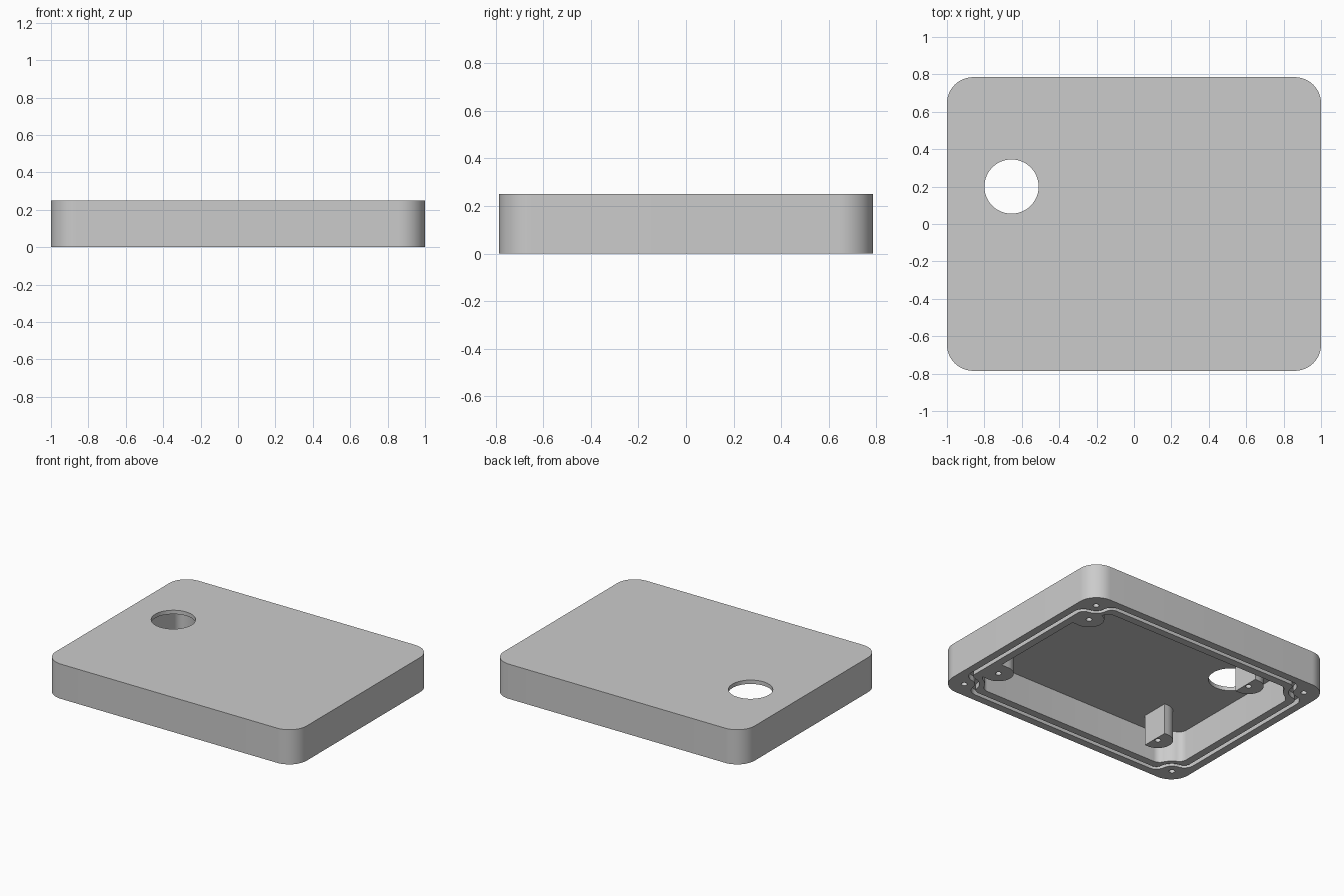
import bpy
import bmesh
from math import pi, sin, cos, atan2, sqrt

if "Cube" in bpy.data.objects:
    bpy.data.objects.remove(bpy.data.objects["Cube"])

HALF_X, HALF_Y, HEIGHT = 1.0, 0.785, 0.25
CEILING = 0.222
SCREW_X, SCREW_Y = 0.885, 0.67

grey = bpy.data.materials.new("plain_grey")
grey.use_nodes = True
colour = (0.6, 0.6, 0.6, 1)
grey.diffuse_color = colour
grey.node_tree.nodes["Principled BSDF"].inputs["Base Color"].default_value = colour


def arc(cx, cy, r, a0, a1, n):
    return [(cx + r * cos(a0 + (a1 - a0) * i / n),
             cy + r * sin(a0 + (a1 - a0) * i / n)) for i in range(n + 1)]


def four_corners(corner):
    """Mirror the +x +y corner into a closed anticlockwise outline."""
    return (corner + [(-x, y) for x, y in reversed(corner)]
            + [(-x, -y) for x, y in corner]
            + [(x, -y) for x, y in reversed(corner)])


def wavy_outline(inset, fillet, bump):
    """Rectangle whose corners swerve inward around the corner screws."""
    hx, hy = HALF_X - inset, HALF_Y - inset
    d = SCREW_X - hx + fillet
    run = sqrt((bump + fillet) ** 2 - d * d)
    phi = atan2(run, d)
    corner = arc(hx - fillet, SCREW_Y - run, fillet, 0, phi, 8)
    corner += arc(SCREW_X, SCREW_Y, bump, phi + pi, 1.5 * pi - phi, 12)[1:-1]
    corner += arc(SCREW_X - run, hy - fillet, fillet, pi / 2 - phi, pi / 2, 8)
    return four_corners(corner)


def finish(bm, name):
    bmesh.ops.recalc_face_normals(bm, faces=bm.faces)
    mesh = bpy.data.meshes.new(name)
    bm.to_mesh(mesh)
    bm.free()
    mesh.materials.append(grey)
    obj = bpy.data.objects.new(name, mesh)
    bpy.context.collection.objects.link(obj)
    return obj


def prism(name, outline, z0, z1):
    bm = bmesh.new()
    low = [bm.verts.new((x, y, z0)) for x, y in outline]
    high = [bm.verts.new((x, y, z1)) for x, y in outline]
    bm.faces.new(low)
    bm.faces.new(high)
    for i in range(len(low)):
        bm.faces.new((low[i - 1], low[i], high[i], high[i - 1]))
    return finish(bm, name)


def ring(name, outer, inner, z0, z1):
    bm = bmesh.new()
    loops = [[bm.verts.new((x, y, z)) for x, y in line]
             for line, z in ((outer, z0), (outer, z1), (inner, z1), (inner, z0))]
    for k in range(4):
        a, b = loops[k - 1], loops[k]
        for i in range(len(a)):
            bm.faces.new((a[i - 1], a[i], b[i], b[i - 1]))
    return finish(bm, name)


def combine(target, tool, operation):
    mod = target.modifiers.new("combine", 'BOOLEAN')
    mod.operation, mod.solver, mod.object = operation, 'EXACT', tool
    bpy.context.view_layer.objects.active = target
    bpy.ops.object.modifier_apply(modifier=mod.name)
    bpy.data.objects.remove(tool)


def drill(target, x, y, r, z0, z1, n):
    circle = arc(x, y, r, 0, 2 * pi, n)[:-1]
    combine(target, prism("drill", circle, z0, z1), 'DIFFERENCE')


# Outer shell with rounded upright corners, hollow from below
r = 0.14
cover = prism("cover", four_corners(arc(HALF_X - r, HALF_Y - r, r, 0, pi / 2, 16)), 0, HEIGHT)
combine(cover, prism("cavity", wavy_outline(0.14, 0.06, 0.135), -0.1, CEILING), 'DIFFERENCE')

# Mounting posts: two run into the side wall, two stand free with a flat face
posts = [(x, y, flat) for x, flat in ((0.803, 0.88), (-0.555, -0.53)) for y in (0.5, -0.42)]
for x, y, flat in posts:
    shape = arc(x, y, 0.1, pi / 2, 1.5 * pi, 24) + [(flat, y - 0.1), (flat, y + 0.1)]
    combine(cover, prism("post", shape, 0, CEILING + 0.01), 'UNION')

# Seal groove in the rim
combine(cover, ring("groove", wavy_outline(0.055, 0.075, 0.07),
                    wavy_outline(0.085, 0.045, 0.1), -0.1, 0.04), 'DIFFERENCE')

# Screw holes in the corners and posts
for x in (-SCREW_X, SCREW_X):
    for y in (-SCREW_Y, SCREW_Y):
        drill(cover, x, y, 0.02, -0.1, 0.16, 16)
for x, y, flat in posts:
    drill(cover, x, y, 0.02, -0.1, 0.14, 16)

# Round opening through the top
drill(cover, -0.655, 0.2, 0.145, 0.15, 0.4, 48)

bpy.ops.object.select_all(action='DESELECT')
cover.select_set(True)
bpy.context.view_layer.objects.active = cover
bpy.ops.object.shade_smooth_by_angle(angle=0.6)
